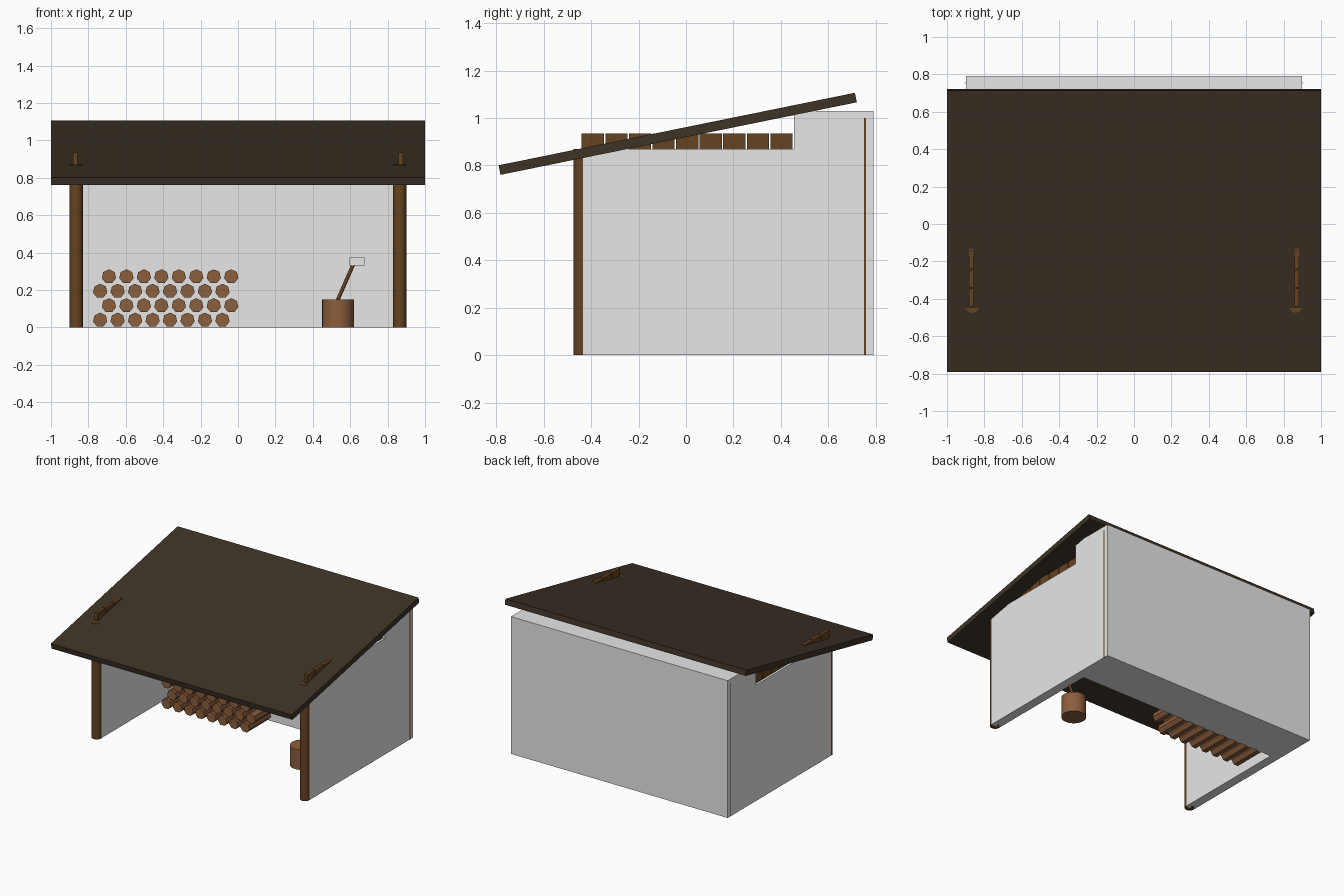
import bpy
import math
from mathutils import Vector

cube = bpy.data.objects.get("Cube")
if cube:
    bpy.data.objects.remove(cube, do_unlink=True)


def material(name, hex_code):
    """Flat material from an sRGB hex colour, stored as linear values."""
    rgb = [int(hex_code[i:i + 2], 16) / 255 for i in (0, 2, 4)]
    lin = [c / 12.92 if c < 0.04045 else ((c + 0.055) / 1.055) ** 2.4 for c in rgb]
    mat = bpy.data.materials.new(name)
    mat.use_nodes = True
    mat.diffuse_color = (*lin, 1)
    mat.node_tree.nodes["Principled BSDF"].inputs["Base Color"].default_value = (*lin, 1)
    return mat


WALL = material("pale grey", "E7E7E7")
ROOF = material("dark roof brown", "3D3226")
TIMBER = material("timber brown", "654321")
LOG = material("log brown", "8B5E3C")


def finish(name, mat):
    obj = bpy.context.object
    obj.name = name
    obj.data.materials.append(mat)
    return obj


def box(name, mat, low, high):
    """Box between two opposite corners."""
    low, high = Vector(low), Vector(high)
    bpy.ops.mesh.primitive_cube_add(size=1, location=(low + high) / 2)
    obj = finish(name, mat)
    obj.scale = high - low
    return obj


def rod(name, mat, start, end, radius, sides, smooth=True):
    """Cylinder running between two points."""
    start, end = Vector(start), Vector(end)
    axis = end - start
    bpy.ops.mesh.primitive_cylinder_add(
        vertices=sides, radius=radius, depth=axis.length, location=(start + end) / 2,
        rotation=axis.to_track_quat("Z", "Y").to_euler())
    obj = finish(name, mat)
    if smooth:
        bpy.ops.object.shade_smooth_by_angle(angle=math.radians(35))
    return obj


# Sloping roof slab
roof = box("roof", ROOF, (-1, -0.802, 0.913), (1, 0.732, 0.954))
roof.rotation_euler.x = math.radians(11.5)

# Deep rear wall
box("back_wall", WALL, (-0.8995, 0.455, 0), (0.8995, 0.79, 1.03))

# Side walls with posts and upright planks showing above the wall tops
WALL_TOP = 0.869
for side, sx in (("left", 1), ("right", -1)):
    box(side + "_wall", WALL, (sx * 0.865 - 0.0345, -0.44, 0),
        (sx * 0.865 + 0.0345, 0.455, WALL_TOP))
    for place, y, top in (("front", -0.44, 0.87), ("back", 0.755, 1.0)):
        rod(f"{side}_{place}_post", TIMBER, (sx * 0.865, y, 0),
            (sx * 0.865, y, top), 0.035, 32)
    for i in range(9):
        y = -0.44 + i * 0.0995
        box(f"{side}_plank_{i + 1}", TIMBER, (sx * 0.87 - 0.0125, y, 0.002),
            (sx * 0.87 + 0.0125, y + 0.094, 0.935))

# Staggered log pile
for row in range(4):
    for i in range(8):
        x = -0.737 + i * 0.0934 + (row % 2) * 0.047
        z = 0.04 + row * 0.0773
        rod(f"log_{row + 1}_{i + 1}", LOG, (x, 0.2, z), (x, 0.6, z), 0.039, 7, False)

# Chopping block and axe
rod("chopping_block", LOG, (0.535, 0, 0), (0.535, 0, 0.15), 0.085, 32)
rod("axe_handle", TIMBER, (0.53, 0, 0.14), (0.62, 0, 0.345), 0.01, 12)
box("axe_head", WALL, (0.597, -0.012, 0.33), (0.675, 0.012, 0.375))
